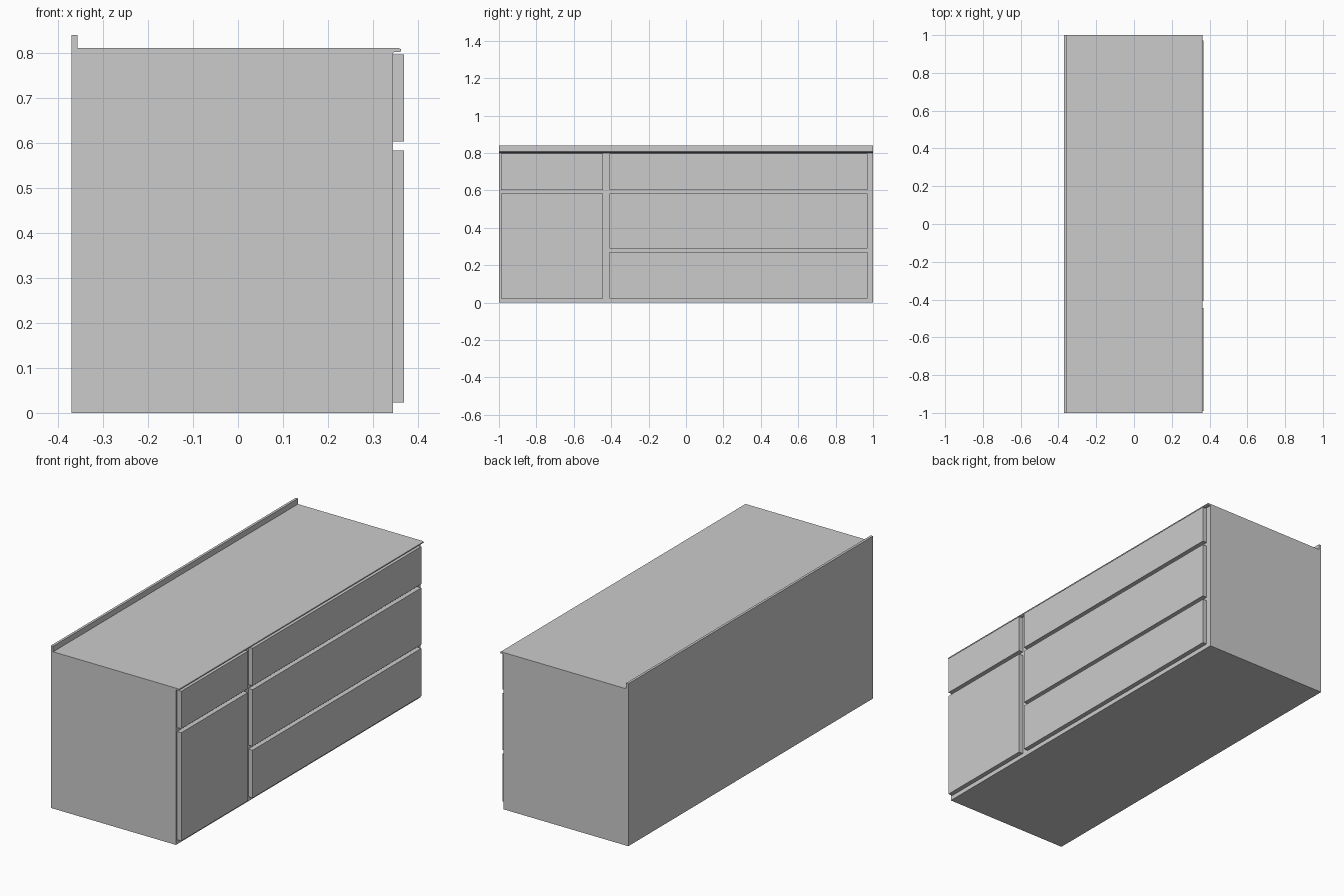
import bpy, bmesh
from mathutils import Vector

if "Cube" in bpy.data.objects:
    bpy.data.objects.remove(bpy.data.objects["Cube"])


def box(name, x, y, z):
    """Axis-aligned box from (min, max) ranges."""
    bm = bmesh.new()
    bmesh.ops.create_cube(bm, size=1)
    for v in bm.verts:
        v.co = Vector([r[0] + (c + 0.5) * (r[1] - r[0]) for c, r in zip(v.co, (x, y, z))])
    return finish(name, bm)


def extrude_profile(name, pts, y0, y1):
    """Extrude an x-z outline along y."""
    bm = bmesh.new()
    face = bm.faces.new([bm.verts.new((x, y0, z)) for x, z in pts])
    ext = bmesh.ops.extrude_face_region(bm, geom=[face])
    verts = [g for g in ext["geom"] if isinstance(g, bmesh.types.BMVert)]
    bmesh.ops.translate(bm, verts=verts, vec=(0, y1 - y0, 0))
    bmesh.ops.recalc_face_normals(bm, faces=bm.faces)
    return finish(name, bm)


def finish(name, bm):
    mesh = bpy.data.meshes.new(name)
    bm.to_mesh(mesh)
    bm.free()
    obj = bpy.data.objects.new(name, mesh)
    bpy.context.collection.objects.link(obj)
    return obj


# Cabinet carcass
box("cabinet_body", (-0.37, 0.345), (-1, 1), (0, 0.80))

# Worktop with rear upstand and rounded front nose
extrude_profile("worktop", [
    (-0.37, 0.80), (0.345, 0.80), (0.347, 0.802), (0.359, 0.802),
    (0.362, 0.804), (0.363, 0.807), (0.362, 0.809), (0.358, 0.811),
    (-0.357, 0.811), (-0.357, 0.84), (-0.37, 0.84)], -1, 1)

# Drawer and door fronts
LEFT, RIGHT = (-0.99, -0.445), (-0.408, 0.971)
for name, y, z in [
    ("small_drawer_front", LEFT, (0.603, 0.797)),
    ("door_front", LEFT, (0.023, 0.583)),
    ("top_drawer_front", RIGHT, (0.603, 0.797)),
    ("middle_drawer_front", RIGHT, (0.290, 0.583)),
    ("bottom_drawer_front", RIGHT, (0.023, 0.270)),
]:
    box(name, (0.345, 0.369), y, z)
